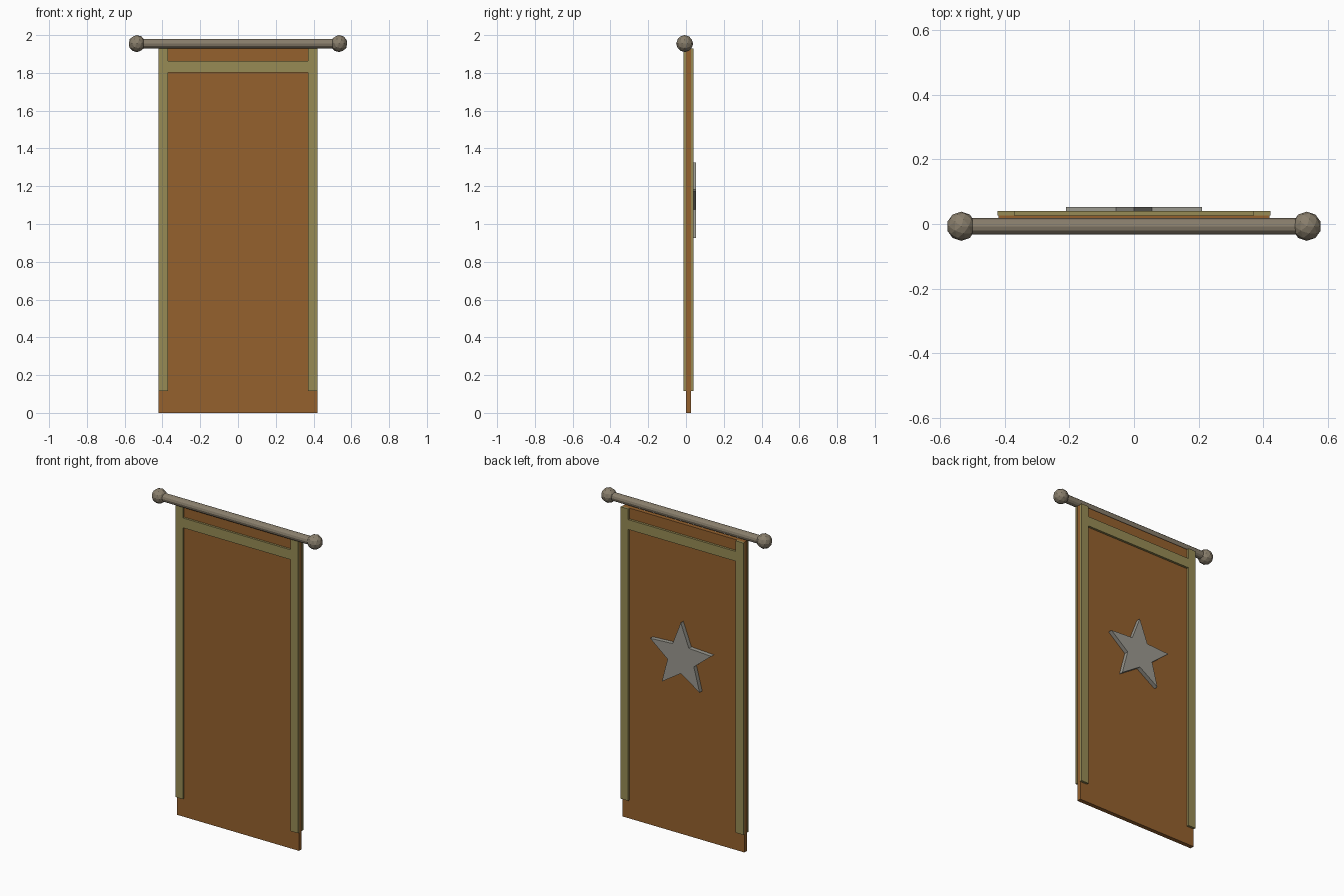
import bpy, bmesh
from math import sin, cos, pi

if "Cube" in bpy.data.objects:
    bpy.data.objects.remove(bpy.data.objects["Cube"])


def material(name, rgb):
    m = bpy.data.materials.new(name)
    m.diffuse_color = (*rgb, 1)
    m.use_nodes = True
    m.node_tree.nodes["Principled BSDF"].inputs["Base Color"].default_value = m.diffuse_color
    return m


CLOTH = material("cloth_brown", (0.30, 0.12, 0.027))
TRIM = material("trim_gold", (0.31, 0.26, 0.09))
ROD = material("rod_wood", (0.25, 0.21, 0.15))
STAR = material("star_silver", (0.33, 0.32, 0.28))


def box(name, x, y, z, mat):
    """Box from (min, max) ranges on each axis."""
    bpy.ops.mesh.primitive_cube_add(size=1, location=[sum(r) / 2 for r in (x, y, z)])
    ob = bpy.context.object
    ob.name = name
    ob.scale = [r[1] - r[0] for r in (x, y, z)]
    bpy.ops.object.transform_apply(location=False, rotation=False, scale=True)
    ob.data.materials.append(mat)
    return ob


# Hanging cloth
W, TOP = 0.42, 1.93
box("cloth", (-W, W), (0.0, 0.026), (0, TOP), CLOTH)

# Trim strips on the front and back of the cloth
for face, y in (("front", (-0.013, 0.0)), ("back", (0.026, 0.04))):
    box(face + "_trim_left", (-W - 0.002, -0.37), y, (0.115, TOP), TRIM)
    box(face + "_trim_right", (0.37, W + 0.002), y, (0.115, TOP), TRIM)
    box(face + "_trim_cross", (-0.37, 0.37), y, (1.803, 1.864), TRIM)

# Rod with a faceted knob at each end
ROD_Y, ROD_Z = -0.007, 1.955
bpy.ops.mesh.primitive_cylinder_add(vertices=12, radius=0.025, depth=1.06,
                                    location=(0, ROD_Y, ROD_Z), rotation=(0, pi / 2, 0))
rod = bpy.context.object
rod.name = "rod"
rod.data.materials.append(ROD)
for side, s in (("left", -1), ("right", 1)):
    bpy.ops.mesh.primitive_ico_sphere_add(subdivisions=2, radius=0.045,
                                          location=(s * 0.535, ROD_Y, ROD_Z))
    knob = bpy.context.object
    knob.name = "knob_" + side
    knob.data.materials.append(ROD)

# Raised star on the back of the cloth, reaching down to the cloth surface
bm = bmesh.new()
ring = []
for i in range(10):
    r = 0.095 if i % 2 else 0.221
    a = i * pi / 5
    ring.append(bm.verts.new((r * sin(a), 0.026, 1.105 + r * cos(a))))
face = bm.faces.new(ring)
ext = bmesh.ops.extrude_face_region(bm, geom=[face])
bmesh.ops.translate(bm, vec=(0, 0.026, 0),
                    verts=[v for v in ext["geom"] if isinstance(v, bmesh.types.BMVert)])
bmesh.ops.recalc_face_normals(bm, faces=bm.faces)
mesh = bpy.data.meshes.new("star")
bm.to_mesh(mesh)
bm.free()
mesh.materials.append(STAR)
bpy.context.collection.objects.link(bpy.data.objects.new("star", mesh))
